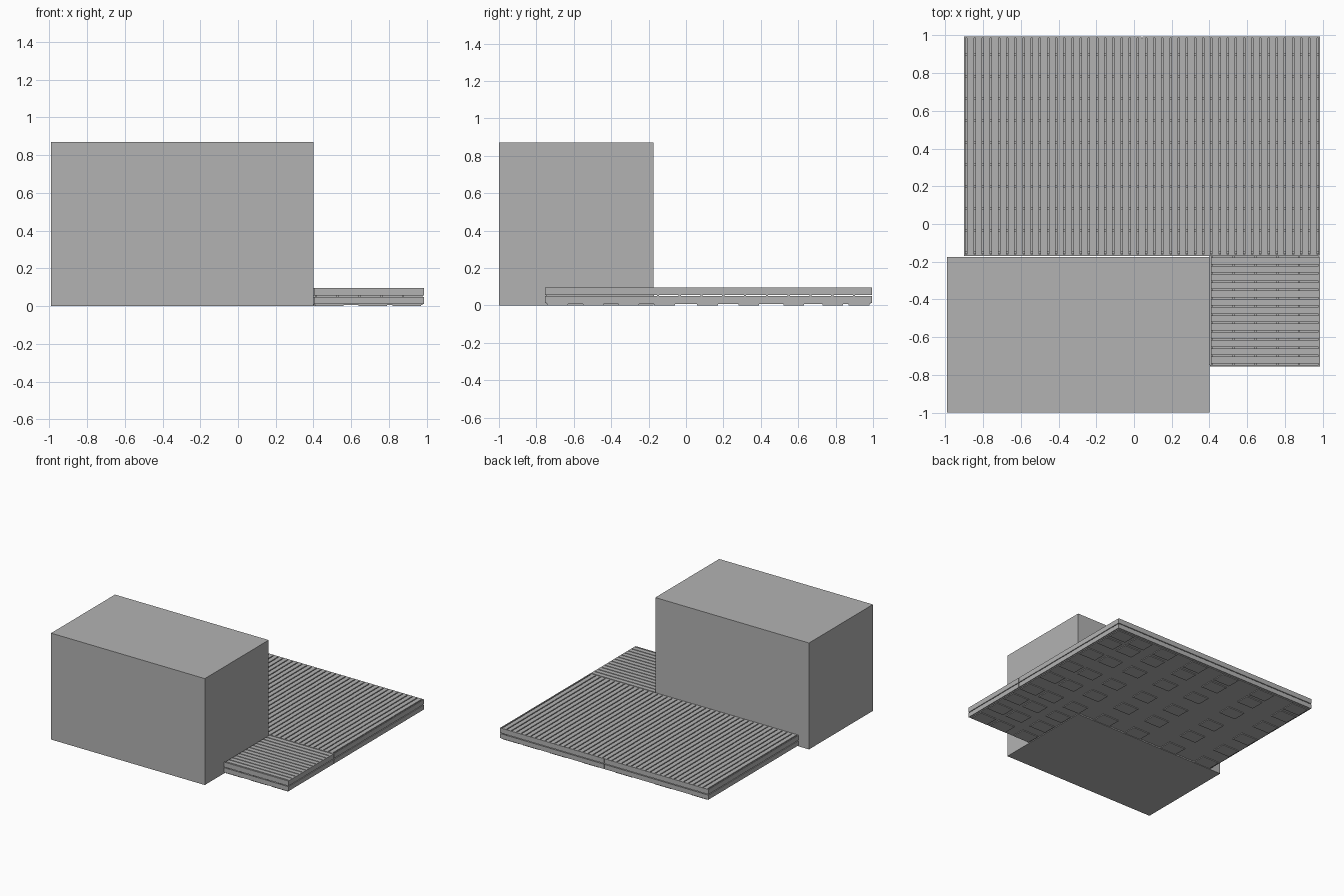
import bpy, bmesh
from mathutils import Matrix, Vector

cube = bpy.data.objects.get("Cube")
if cube:
    bpy.data.objects.remove(cube, do_unlink=True)

# One plain grey throughout
grey = bpy.data.materials.new("plain_grey")
grey.use_nodes = True
colour = (0.45, 0.45, 0.45, 1)
grey.diffuse_color = colour
grey.node_tree.nodes["Principled BSDF"].inputs["Base Color"].default_value = colour


def boxes(name, spans):
    """One object made of boxes, each given as (low corner, high corner)."""
    bm = bmesh.new()
    for low, high in spans:
        low, high = Vector(low), Vector(high)
        place = Matrix.Translation((low + high) / 2) @ Matrix.Diagonal((high - low).to_4d())
        bmesh.ops.create_cube(bm, size=1, matrix=place)
    mesh = bpy.data.meshes.new(name)
    bm.to_mesh(mesh)
    bm.free()
    mesh.materials.append(grey)
    obj = bpy.data.objects.new(name, mesh)
    bpy.context.collection.objects.link(obj)
    return obj


def rows(start, end, count, gap):
    """Evenly spaced strips between start and end."""
    pitch = (end - start + gap) / count
    return [(start + i * pitch, start + (i + 1) * pitch - gap) for i in range(count)]


LEFT, RIGHT, BACK, STEP, FRONT = -0.9, 0.985, 0.995, -0.17, -0.755
WALL = 0.4
TOP, BOARD, BASE = 0.095, 0.08, 0.012
SKIN = 0.008
SEAM = 0.002

# House block
boxes("house_block", [((-0.99, -1, 0), (WALL, -0.175, 0.87))])

# Deck boards: lengthwise on the terrace, crosswise on the side walk
gap = 0.008
boxes("terrace_boards", [((a, STEP + SKIN, BOARD), (b, BACK - SKIN, TOP))
                         for a, b in rows(LEFT + SKIN + gap, RIGHT - SKIN - gap, 43, gap)])
boxes("side_walk_boards", [((WALL + SKIN, a, BOARD), (RIGHT - SKIN, b, TOP))
                           for a, b in rows(FRONT + SKIN + gap, STEP - gap, 13, gap)])

# Joists under the boards
half = 0.006
boxes("terrace_joists", [((LEFT + SKIN, y - half, BASE), (RIGHT - SKIN, y + half, BOARD))
                         for y in [STEP + 0.02 + 0.1165 * i for i in range(10)]])
boxes("side_walk_joists", [((x - half, FRONT + SKIN, BASE), (x + half, STEP, BOARD))
                           for x in [WALL + 0.013 + 0.1155 * i for i in range(5)]])

# Two fascia planks around the edge, with butt joints
middle = (LEFT + RIGHT) / 2
edges = [
    ((LEFT, BACK - SKIN), (middle - SEAM, BACK)),
    ((middle + SEAM, BACK - SKIN), (RIGHT, BACK)),
    ((RIGHT - SKIN, STEP + SEAM), (RIGHT, BACK - SKIN)),
    ((RIGHT - SKIN, FRONT), (RIGHT, STEP - SEAM)),
    ((WALL + SEAM, FRONT), (RIGHT - SKIN, FRONT + SKIN)),
    ((LEFT, STEP + SKIN), (LEFT + SKIN, BACK - SKIN)),
    ((LEFT, STEP), (RIGHT - SKIN, STEP + SKIN)),
]
boxes("fascia_planks", [((*low, z0), (*high, z1)) for low, high in edges
                        for z0, z1 in ((BASE, 0.049), (0.055, TOP))])

# Ground sheet below the frame
boxes("ground_sheet", [((LEFT + SKIN, STEP, 0.006), (RIGHT - SKIN, BACK - SKIN, BASE)),
                       ((WALL, FRONT + SKIN, 0.006), (RIGHT - SKIN, STEP, BASE))])

# Footing pads
pads = [((x, y, 0), (x + 0.15, y + 0.11, BASE))
        for x in (-0.88, -0.55, -0.2, 0.1, 0.4, 0.64, 0.82)
        for y in (-0.17, 0.06, 0.28, 0.52, 0.73, 0.87)]
pads += [((x, y, 0), (x + 0.15, y + 0.11, BASE))
         for x in (0.41, 0.64, 0.82) for y in (-0.74, -0.55, -0.36)]
boxes("footing_pads", pads)
